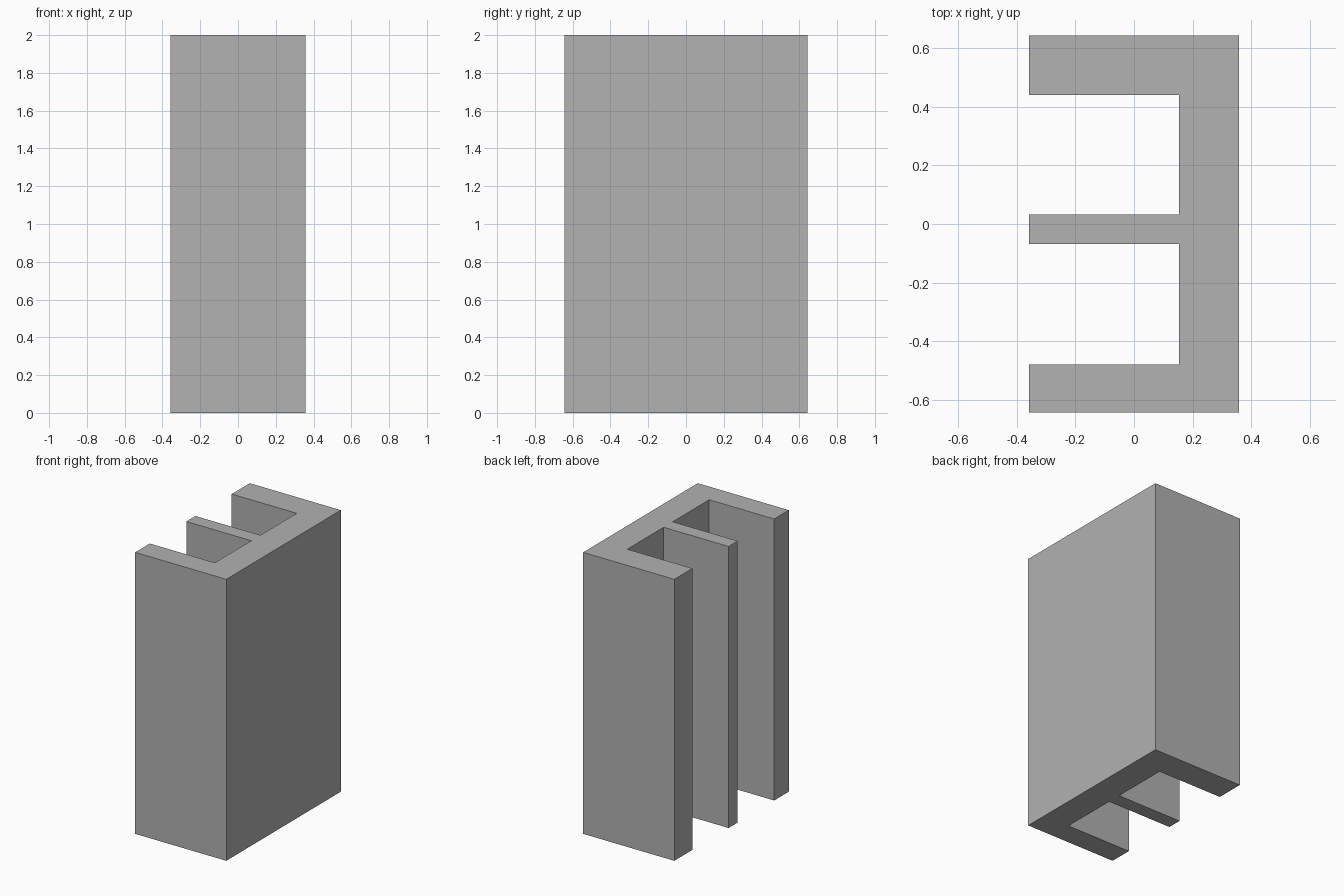
import bpy
import bmesh

default = bpy.data.objects.get("Cube")
if default:
    bpy.data.objects.remove(default, do_unlink=True)

# Plain grey material
grey = bpy.data.materials.new("plain_grey")
grey.use_nodes = True
colour = (0.445, 0.445, 0.445, 1.0)
grey.diffuse_color = colour
grey.node_tree.nodes["Principled BSDF"].inputs["Base Color"].default_value = colour

HEIGHT = 2.0
OPEN_X, SPINE_X, BACK_X = -0.358, 0.153, 0.358
FRONT_Y, REAR_Y = -0.643, 0.643
CHANNELS = [(-0.479, -0.069), (0.033, 0.441)]  # y range of each channel

# Comb-shaped profile: outer edge, then in and out around each channel
profile = [(OPEN_X, FRONT_Y), (BACK_X, FRONT_Y), (BACK_X, REAR_Y), (OPEN_X, REAR_Y)]
for low, high in reversed(CHANNELS):
    profile += [(OPEN_X, high), (SPINE_X, high), (SPINE_X, low), (OPEN_X, low)]

# Extrude the profile into the upright channel block
bm = bmesh.new()
base = bm.faces.new([bm.verts.new((x, y, 0)) for x, y in profile])
extruded = bmesh.ops.extrude_face_region(bm, geom=[base], use_keep_orig=True)
top_verts = [g for g in extruded["geom"] if isinstance(g, bmesh.types.BMVert)]
bmesh.ops.translate(bm, verts=top_verts, vec=(0, 0, HEIGHT))
bmesh.ops.recalc_face_normals(bm, faces=bm.faces[:])

mesh = bpy.data.meshes.new("channel_block")
bm.to_mesh(mesh)
bm.free()
mesh.materials.append(grey)
block = bpy.data.objects.new("channel_block", mesh)
bpy.context.collection.objects.link(block)
